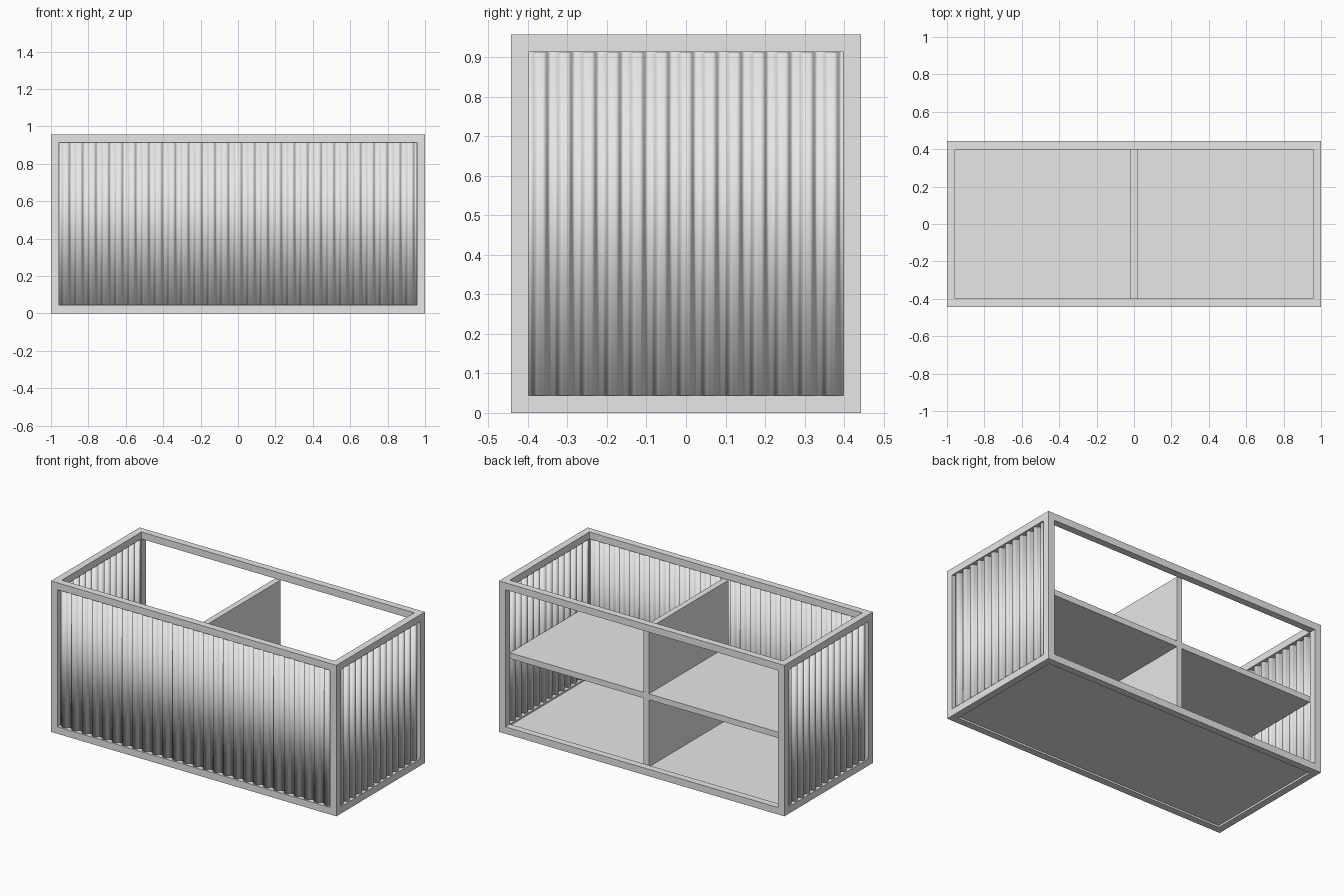
import bpy
import bmesh
import math
from mathutils import Matrix

cube = bpy.data.objects.get("Cube")
if cube:
    bpy.data.objects.remove(cube, do_unlink=True)

HX, HY, HZ = 1.0, 0.443, 0.957   # half width, half depth, full height
BAR = 0.044

steel = bpy.data.materials.new("light grey steel")
steel.use_nodes = True
GREY = (0.8, 0.8, 0.8, 1)
steel.diffuse_color = GREY
steel.node_tree.nodes["Principled BSDF"].inputs["Base Color"].default_value = GREY


def finish(name, bm):
    bmesh.ops.recalc_face_normals(bm, faces=bm.faces)
    mesh = bpy.data.meshes.new(name)
    bm.to_mesh(mesh)
    bm.free()
    mesh.materials.append(steel)
    obj = bpy.data.objects.new(name, mesh)
    bpy.context.collection.objects.link(obj)
    return obj


def box(name, lo, hi):
    bm = bmesh.new()
    size = [b - a for a, b in zip(lo, hi)]
    mid = [(a + b) / 2 for a, b in zip(lo, hi)]
    bmesh.ops.create_cube(bm, size=1, matrix=Matrix.Translation(mid) @ Matrix.Diagonal((*size, 1)))
    return finish(name, bm)


# Box frame: four posts, and four rails at the top and bottom
ix, iy = HX - BAR, HY - BAR
for sx, side in ((-1, "right"), (1, "left")):
    x0, x1 = sorted((sx * ix, sx * HX))
    for sy, end in ((-1, "front"), (1, "back")):
        y0, y1 = sorted((sy * iy, sy * HY))
        box(f"{end}_{side}_post", (x0, y0, 0), (x1, y1, HZ))
    for z, level in ((0, "bottom"), (HZ - BAR, "top")):
        box(f"{level}_{side}_rail", (x0, -iy, z), (x1, iy, z + BAR))
for sy, end in ((-1, "front"), (1, "back")):
    y0, y1 = sorted((sy * iy, sy * HY))
    for z, level in ((0, "bottom"), (HZ - BAR, "top")):
        box(f"{level}_{end}_rail", (-ix, y0, z), (ix, y1, z + BAR))

# Floor, shelf and divider
box("floor", (-ix, -iy, 0.012), (ix, iy, 0.034))
box("shelf", (-ix, -iy, 0.46), (ix, iy, 0.497))
box("lower_divider", (-0.019, -iy, 0.034), (0.019, iy, 0.46))
box("upper_divider", (-0.019, -iy, 0.497), (0.019, iy, HZ - BAR))


def corrugated(name, half, waves, depth, matrix):
    """Thin sheet running along x, with rounded trapezoid waves in y."""
    bm = bmesh.new()
    steps = 16
    cols = []
    for i in range(waves * steps + 1):
        t = i / steps
        wave = max(-1, min(1, 1.5 * math.cos(math.tau * t)))
        x = -half + 2 * half * t / waves
        y = depth * math.sin(wave * math.pi / 2) / 2
        cols.append([bm.verts.new((x, y, z)) for z in (BAR, HZ - BAR)])
    for a, b in zip(cols, cols[1:]):
        bm.faces.new((a[0], b[0], b[1], a[1])).smooth = True
    bm.transform(matrix)
    obj = finish(name, bm)
    solid = obj.modifiers.new("thickness", "SOLIDIFY")
    solid.thickness = 0.004
    solid.offset = 0
    return obj


# Corrugated walls on the front and both ends
corrugated("front_wall", ix, 27, 0.02, Matrix.Translation((0, -HY + 0.022, 0)))
for sx, side in ((-1, "right"), (1, "left")):
    turn = Matrix.Rotation(sx * math.pi / 2, 4, "Z")
    corrugated(f"{side}_wall", iy, 13, 0.024,
               Matrix.Translation((sx * (HX - 0.022), 0, 0)) @ turn)
